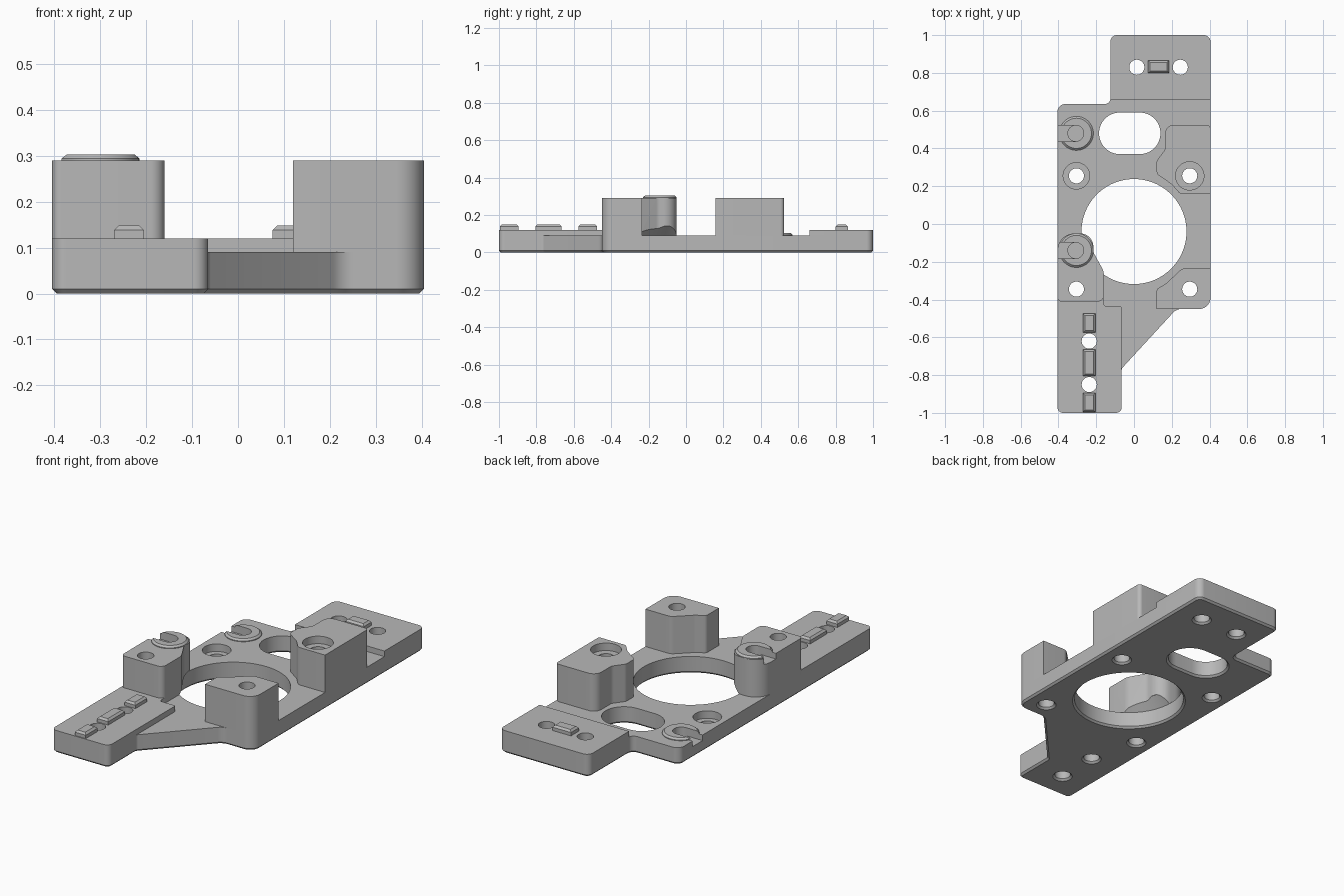
import bpy, bmesh, math
from mathutils import Vector

if "Cube" in bpy.data.objects:
    bpy.data.objects.remove(bpy.data.objects["Cube"], do_unlink=True)

GREY = bpy.data.materials.new("light grey")
GREY.use_nodes = True
GREY.diffuse_color = (0.48, 0.48, 0.48, 1)
GREY.node_tree.nodes["Principled BSDF"].inputs["Base Color"].default_value = GREY.diffuse_color

PLATE, PAD, POST = 0.09, 0.12, 0.29   # top heights
EDGE = 0.01                           # small chamfer
BOLT = 0.04                           # hole radius


def rounded(corners):
    """Counter-clockwise outline from (x, y, fillet radius) corners."""
    out = []
    for i, (x, y, r) in enumerate(corners):
        p = Vector((x, y))
        if r == 0:
            out.append(p)
            continue
        u = (Vector(corners[i - 1][:2]) - p).normalized()
        v = (Vector(corners[(i + 1) % len(corners)][:2]) - p).normalized()
        half = u.angle(v) / 2
        c = p + (u + v).normalized() * (r / math.sin(half))
        s = p + u * (r / math.tan(half)) - c
        e = p + v * (r / math.tan(half)) - c
        a = math.atan2(s.y, s.x)
        turn = (math.atan2(e.y, e.x) - a + math.pi) % (2 * math.pi) - math.pi
        steps = max(3, math.ceil(abs(turn) / 0.15))
        out += [c + Vector((math.cos(a + turn * k / steps), math.sin(a + turn * k / steps))) * r
                for k in range(steps + 1)]
    return out


def circle(x, y, r, n=48):
    return [Vector((x + r * math.cos(2 * math.pi * k / n), y + r * math.sin(2 * math.pi * k / n)))
            for k in range(n)]


def rect(x0, y0, x1, y1, r=0):
    return rounded([(x0, y0, r), (x1, y0, r), (x1, y1, r), (x0, y1, r)])


def grow(outline, d):
    """Offset an outline outwards by d with mitred corners."""
    out = []
    for i, p in enumerate(outline):
        a = (p - outline[i - 1]).normalized()
        b = (outline[(i + 1) % len(outline)] - p).normalized()
        na, nb = Vector((a.y, -a.x)), Vector((b.y, -b.x))
        out.append(p + (na + nb) * (d / (1 + na.dot(nb))))
    return out


def loft(name, outline, levels):
    """Solid through the outline at each (offset, z) level."""
    bm = bmesh.new()
    rings = [[bm.verts.new((p.x, p.y, z)) for p in grow(outline, d)] for d, z in levels]
    n = len(outline)
    bm.faces.new(rings[0][::-1])
    bm.faces.new(rings[-1])
    for lo, hi in zip(rings, rings[1:]):
        for i in range(n):
            j = (i + 1) % n
            bm.faces.new((lo[i], lo[j], hi[j], hi[i]))
    bmesh.ops.recalc_face_normals(bm, faces=bm.faces)
    mesh = bpy.data.meshes.new(name)
    bm.to_mesh(mesh)
    bm.free()
    mesh.materials.append(GREY)
    ob = bpy.data.objects.new(name, mesh)
    bpy.context.scene.collection.objects.link(ob)
    return ob


parts, cutters = [], []


def part(name, outline, levels, cuts=()):
    ob = loft(name, outline, levels)
    for c in cuts:
        m = ob.modifiers.new(c.name, 'BOOLEAN')
        m.operation, m.solver, m.object = 'DIFFERENCE', 'EXACT', c
    parts.append(ob)


def cutter(name, outline, levels):
    ob = loft(name, outline, levels)
    ob.hide_render = True
    cutters.append(ob)
    return ob


def through(name, outline):
    """Through hole, flared at the underside."""
    return cutter(name, outline, [(2 * EDGE, -EDGE), (0, EDGE), (0, 0.4)])


def bolt(name, x, y):
    return through(name, circle(x, y, BOLT, 32))


# Holes
main_hole = through("main_hole", circle(0, -0.04, 0.278, 96))
oval_hole = through("oval_hole", rect(-0.185, 0.37, 0.14, 0.59, 0.1095))
back_bolts = [bolt("back_bolt", x, 0.83) for x in (0.015, 0.245)]
front_bolts = [bolt("front_bolt", -0.237, y) for y in (-0.62, -0.85)]
bolt_bl, bolt_br = [bolt("rear_bolt", x, 0.255) for x in (-0.305, 0.295)]
bolt_fl, bolt_fr = [bolt("fore_bolt", x, -0.345) for x in (-0.305, 0.295)]
bore_plate = cutter("plate_counterbore", circle(-0.305, 0.255, 0.07), [(0, 0.05), (0, 0.2)])
bore_post = cutter("post_counterbore", circle(0.295, 0.255, 0.075), [(0, 0.25), (0, 0.4)])
overhang = cutter("overhang_cone", circle(0, -0.04, 0.278, 96), [(0.02, 0.07), (-0.05, 0.14)])


# Hook recesses: an open slot running to a deeper round hole
def hook_cuts(y, top):
    x = -0.308
    slot = cutter("hook_slot", rect(-0.5, y - 0.042, x, y + 0.042), [(0, top - 0.03), (0, top + 0.1)])
    hole = cutter("hook_hole", circle(x, y, 0.042, 32), [(0, top - 0.05), (0, top + 0.1)])
    return [slot, hole]


def hook_disc(name, y, top, cuts):
    part(name, circle(-0.305, y, 0.09), [(0, top), (0, top + 0.004), (-EDGE, top + 0.013)], cuts)


front_hook, back_hook = hook_cuts(-0.14, POST), hook_cuts(0.48, PLATE)

# Base plate
part("base_plate", rounded([
    (-0.405, -1, 0.03), (-0.065, -1, 0.03), (-0.065, -0.765, 0.02), (0.225, -0.45, 0.06),
    (0.405, -0.45, 0.06), (0.405, 1, 0.035), (-0.125, 1, 0.035), (-0.125, 0.635, 0.03),
    (-0.405, 0.635, 0.04)]),
    [(-EDGE, 0), (0, EDGE), (0, PLATE)],
    [main_hole, oval_hole, *back_bolts, *front_bolts, bolt_bl, bolt_br, bolt_fl, bolt_fr,
     bore_plate, *back_hook])

# Raised pads at both ends
part("back_pad", rounded([(-0.125, 0.66, 0), (0.405, 0.66, 0), (0.405, 1, 0.035), (-0.125, 1, 0.035)]),
     [(0, PLATE), (0, PAD)], back_bolts)
part("front_pad", rounded([
    (-0.405, -1, 0.03), (-0.065, -1, 0.03), (-0.065, -0.435, 0.01), (-0.16, -0.435, 0.015),
    (-0.16, -0.395, 0), (-0.405, -0.395, 0)]),
    [(0, PLATE), (0, PAD)], front_bolts)

# Tall posts
part("front_left_post", rounded([
    (0.12, -0.45, 0), (0.405, -0.45, 0.06), (0.405, -0.235, 0), (0.255, -0.235, 0.04),
    (0.17, -0.315, 0.04), (0.12, -0.345, 0.02)]),
    [(0, PLATE), (0, POST)], [bolt_fr])
part("back_left_post", rounded([
    (0.405, 0.158, 0), (0.405, 0.525, 0.02), (0.165, 0.525, 0.045), (0.165, 0.395, 0.04),
    (0.12, 0.335, 0.03), (0.12, 0.265, 0.03), (0.2, 0.21, 0.03), (0.245, 0.158, 0.03)]),
    [(0, PLATE), (0, POST)], [bolt_br, bore_post])
part("front_right_post", rounded([
    (-0.405, -0.41, 0.02), (-0.16, -0.41, 0.03), (-0.16, -0.25, 0.06), (-0.215, -0.15, 0.04),
    (-0.215, -0.05, 0.07), (-0.405, -0.05, 0.09)]),
    [(0, PLATE), (0, POST)], [bolt_fl, overhang, *front_hook])

# Hook discs
hook_disc("front_hook_disc", -0.14, POST, front_hook)
hook_disc("back_hook_disc", 0.48, PLATE, back_hook)

# Locating keys on the pads
KEY = [(0, PAD), (0, PAD + 0.018), (-EDGE, PAD + 0.028)]
part("back_key", rect(0.075, 0.80, 0.185, 0.866), KEY)
for y0, y1 in ((-0.995, -0.895), (-0.805, -0.665), (-0.575, -0.475)):
    part("front_key", rect(-0.27, y0, -0.205, y1), KEY)

# Apply the cuts, shade, and drop the cutters
bpy.context.view_layer.update()
graph = bpy.context.evaluated_depsgraph_get()
meshes = [bpy.data.meshes.new_from_object(ob.evaluated_get(graph)) for ob in parts]
for ob, mesh in zip(parts, meshes):
    ob.modifiers.clear()
    ob.data = mesh
    mesh.shade_smooth()
    mesh.set_sharp_from_angle(angle=math.radians(30))
for c in cutters:
    bpy.data.objects.remove(c, do_unlink=True)
